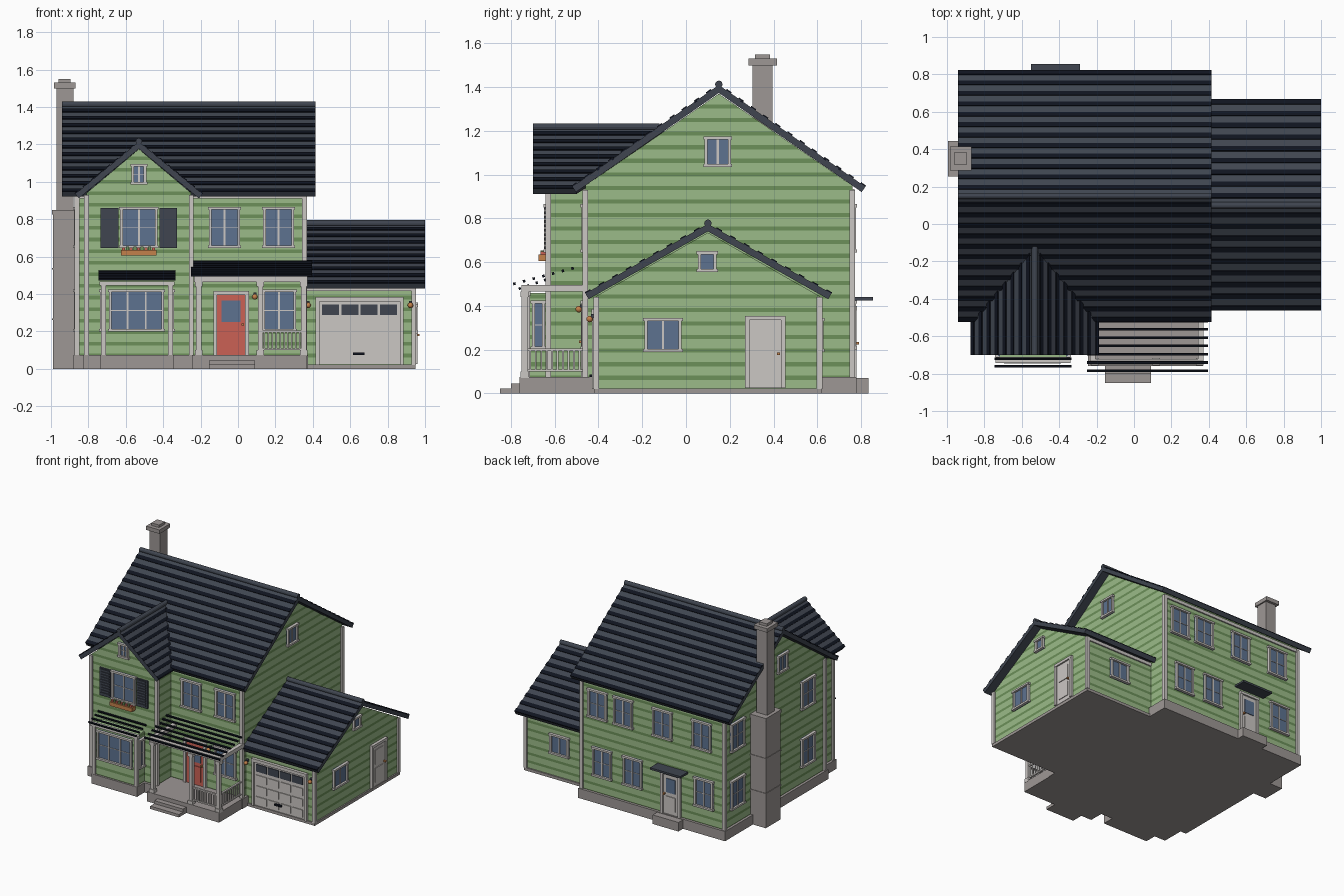
import bpy, bmesh, math
from mathutils import Vector

cube = bpy.data.objects.get("Cube")
if cube:
    bpy.data.objects.remove(cube, do_unlink=True)


def material(name, *rgb):
    m = bpy.data.materials.new(name)
    m.use_nodes = True
    m.diffuse_color = (*rgb, 1)
    m.node_tree.nodes["Principled BSDF"].inputs["Base Color"].default_value = (*rgb, 1)
    return m


SIDING = material("light green siding", 0.33, 0.5, 0.25)
GROOVE = material("dark green siding", 0.15, 0.28, 0.1)
SLATE = material("slate roof", 0.05, 0.06, 0.08)
BAND = material("dark shingle", 0.005, 0.007, 0.014)
TRIM = material("pale trim", 0.6, 0.57, 0.55)
STONE = material("grey stone", 0.34, 0.31, 0.3)
GLASS = material("blue glass", 0.11, 0.17, 0.28)
RED = material("red door", 0.6, 0.12, 0.09)
ORANGE = material("orange wood", 0.55, 0.22, 0.07)


def finish(name, bm, mats):
    bmesh.ops.recalc_face_normals(bm, faces=bm.faces)
    mesh = bpy.data.meshes.new(name)
    bm.to_mesh(mesh)
    bm.free()
    for m in mats:
        mesh.materials.append(m)
    ob = bpy.data.objects.new(name, mesh)
    bpy.context.collection.objects.link(ob)
    return ob


def hexa(bm, bottom, top, index=0):
    a, b = [bm.verts.new(p) for p in bottom], [bm.verts.new(p) for p in top]
    faces = [a, b] + [(a[i - 1], a[i], b[i], b[i - 1]) for i in range(4)]
    for f in faces:
        bm.faces.new(f).material_index = index


def build(name, boxes):
    """One object from boxes given as (x range, y range, z range, material)."""
    bm, mats = bmesh.new(), []
    for x, y, z, m in boxes:
        if m not in mats:
            mats.append(m)
        ring = [(x[0], y[0]), (x[1], y[0]), (x[1], y[1]), (x[0], y[1])]
        hexa(bm, [(*p, z[0]) for p in ring], [(*p, z[1]) for p in ring], mats.index(m))
    return finish(name, bm, mats)


def box(name, mat, x, y, z):
    return build(name, [(x, y, z, mat)])


def on(wall, u, z, depth, mat):
    """A plate on a wall (axis, sign, plane), standing out by depth."""
    axis, sign, plane = wall
    d = sorted((plane - sign * 0.004, plane + sign * depth))
    return (d, u, z, mat) if axis == "x" else (u, d, z, mat)


def clapboard(name, axis, profile, ends, pitch=0.062, dark=0.019):
    """Extruded wall profile, cut into boards and coloured by height."""
    bm = bmesh.new()
    place = (lambda p, e: (e, *p)) if axis == "x" else (lambda p, e: (p[0], e, p[1]))
    a, b = [[bm.verts.new(place(p, e)) for p in profile] for e in ends]
    bm.faces.new(a)
    bm.faces.new(b)
    for i in range(len(a)):
        bm.faces.new((a[i - 1], a[i], b[i], b[i - 1]))
    for k in range(int(max(p[1] for p in profile) / pitch) + 1):
        for z in (k * pitch, k * pitch + dark):
            bmesh.ops.bisect_plane(bm, geom=bm.verts[:] + bm.edges[:] + bm.faces[:],
                                   plane_co=(0, 0, z), plane_no=(0, 0, 1))
    for f in bm.faces:
        f.material_index = int(f.calc_center_median().z % pitch < dark)
    return finish(name, bm, [SIDING, GROOVE])


def slope(name, eave, ridge, courses, slab=True, cover=0.4):
    """Roof slope between an eave line and a ridge line, with shingle bands."""
    e0, e1, r0, r1 = [Vector(p) for p in (*eave, *ridge)]
    n = (e1 - e0).cross(r0 - e0).normalized()
    n = -n if n.z < 0 else n
    bm = bmesh.new()

    def sheet(t0, t1, low, high, index):
        ring = [e0.lerp(r0, t0), e1.lerp(r1, t0), e1.lerp(r1, t1), e0.lerp(r0, t1)]
        hexa(bm, [p + n * low for p in ring], [p + n * high for p in ring], index)

    if slab:
        sheet(0, 1, -0.03, 0, 0)
    for i in range(courses):
        sheet(i / courses, (i + cover) / courses, -0.006, 0.006, 1)
    return finish(name, bm, [SLATE, BAND])


def ridge_cap(name, a, b):
    a, b = Vector(a), Vector(b)
    bpy.ops.mesh.primitive_cylinder_add(vertices=12, radius=0.017, depth=(b - a).length,
                                        location=(a + b) / 2,
                                        rotation=(b - a).to_track_quat("Z", "Y").to_euler())
    bpy.context.object.name = name
    bpy.context.object.data.materials.append(SLATE)


def window(name, wall, u, z, cols=2, rows=2):
    (a, b), (c, d), t = u, z, 0.014
    parts = [on(wall, u, z, 0.006, GLASS)]
    parts += [on(wall, (s, s + t), z, 0.018, TRIM) for s in (a, b - t)]
    parts += [on(wall, (a - 0.006, b + 0.006), (s, s + t), 0.022, TRIM) for s in (c, d - t)]
    for i in range(1, cols):
        m = a + (b - a) * i / cols
        parts.append(on(wall, (m - 0.005, m + 0.005), z, 0.012, TRIM))
    for i in range(1, rows):
        m = c + (d - c) * i / rows
        parts.append(on(wall, u, (m - 0.002, m + 0.002), 0.01, TRIM))
    build(name, parts)


def door(name, wall, u, z, mat, glazed=True):
    (a, b), (c, d) = u, z
    mid = c + (d - c) * 0.55
    parts = [on(wall, u, z, 0.01, mat)]
    parts += [on(wall, s, (c, d + 0.02), 0.02, TRIM) for s in ((a - 0.02, a), (b, b + 0.02))]
    parts.append(on(wall, (a - 0.02, b + 0.02), (d, d + 0.02), 0.022, TRIM))
    inner = (a + 0.025, b - 0.025)
    parts.append(on(wall, inner, (mid, d - 0.03), 0.015, GLASS if glazed else mat))
    parts.append(on(wall, inner, (c + 0.03, mid - 0.03), 0.015, mat))
    parts.append(on(wall, (b - 0.018, b - 0.006), (mid - 0.02, mid - 0.008), 0.03, ORANGE))
    build(name, parts)


# Walls
clapboard("main_walls", "x", [(-0.46, 0.02), (0.76, 0.02), (0.76, 0.95), (0.15, 1.37), (-0.46, 0.95)], (-0.86, 0.355))
clapboard("wing_walls", "y", [(-0.81, 0.02), (-0.25, 0.02), (-0.25, 0.94), (-0.53, 1.175), (-0.81, 0.94)], (-0.63, -0.42))
clapboard("garage_walls", "x", [(-0.41, 0.02), (0.61, 0.02), (0.61, 0.445), (0.1, 0.735), (-0.41, 0.445)], (0.34, 0.94))
clapboard("bay_walls", "y", [(-0.72, 0.02), (-0.36, 0.02), (-0.36, 0.46), (-0.72, 0.46)], (-0.725, -0.6))

# Stone bases, porch floor and steps
box("main_base", STONE, x=(-0.88, 0.375), y=(-0.48, 0.78), z=(0, 0.075))
box("wing_base", STONE, x=(-0.83, -0.23), y=(-0.65, -0.4), z=(0, 0.075))
box("bay_base", STONE, x=(-0.735, -0.345), y=(-0.74, -0.6), z=(0, 0.075))
box("garage_base", STONE, x=(0.34, 0.95), y=(-0.42, 0.62), z=(0, 0.022))
box("porch_floor", STONE, x=(-0.245, 0.37), y=(-0.76, -0.44), z=(0, 0.075))
box("porch_upper_step", STONE, x=(-0.155, 0.09), y=(-0.8, -0.75), z=(0, 0.045))
box("porch_lower_step", STONE, x=(-0.155, 0.09), y=(-0.85, -0.75), z=(0, 0.022))
box("back_step", STONE, x=(-0.52, -0.3), y=(0.75, 0.835), z=(0, 0.07))

# Corner boards and eave boards
corners = [("main", (-0.86, 0.355), (-0.46, 0.76), 0.93, 0.07),
           ("wing", (-0.81, -0.25), (-0.63,), 0.93, 0.07),
           ("garage", (0.94,), (-0.41, 0.61), 0.44, 0.02),
           ("bay", (-0.72, -0.36), (-0.725,), 0.46, 0.07)]
for part, xs, ys, top, low in corners:
    build(part + "_corner_boards", [((x - 0.013, x + 0.013), (y - 0.013, y + 0.013), (low, top), TRIM)
                                    for x in xs for y in ys])
for part, x, top, ys in [("main", (-0.86, 0.355), 0.935, (-0.46, 0.76)), ("garage", (0.36, 0.94), 0.44, (-0.41, 0.61))]:
    build(part + "_eave_boards", [(x, (y - 0.01, y + 0.01), (top - 0.025, top), TRIM) for y in ys])
box("bay_cornice", TRIM, x=(-0.74, -0.34), y=(-0.742, -0.71), z=(0.445, 0.468))

# Roofs
for side, y in (("front", -0.52), ("back", 0.82)):
    slope("main_roof_" + side, [(-0.94, y, 0.945), (0.415, y, 0.945)],
          [(-0.94, 0.15, 1.41), (0.415, 0.15, 1.41)], 12)
for side, y in (("front", -0.46), ("back", 0.665)):
    slope("garage_roof_" + side, [(0.355, y, 0.457), (1, y, 0.457)],
          [(0.355, 0.1, 0.775), (1, 0.1, 0.775)], 9)
for side, x in (("right", -0.87), ("left", -0.19)):
    slope("wing_roof_" + side, [(x, -0.7, 0.935), (x, -0.5, 0.935)],
          [(-0.53, -0.7, 1.215), (-0.53, -0.1, 1.215)], 8)
ridge_cap("main_ridge_cap", (-0.94, 0.15, 1.413), (0.415, 0.15, 1.413))
ridge_cap("garage_ridge_cap", (0.355, 0.1, 0.778), (1, 0.1, 0.778))
ridge_cap("wing_ridge_cap", (-0.53, -0.7, 1.217), (-0.53, -0.12, 1.217))
slope("porch_roof_slats", [(-0.25, -0.79, 0.5), (0.395, -0.79, 0.5)],
      [(-0.25, -0.48, 0.582), (0.395, -0.48, 0.582)], 7, slab=False, cover=0.25)
slope("bay_roof_slats", [(-0.745, -0.765, 0.478), (-0.335, -0.765, 0.478)],
      [(-0.745, -0.61, 0.53), (-0.335, -0.61, 0.53)], 4, slab=False, cover=0.25)
box("back_door_canopy", SLATE, x=(-0.55, -0.29), y=(0.75, 0.855), z=(0.425, 0.44))

# Chimney
def stack(x, y, z):
    return (x, y, z, STONE)


build("chimney", [stack((-0.99, -0.85), (0.26, 0.44), (0, 0.83)),
                  stack((-0.995, -0.85), (0.255, 0.445), (0.825, 0.85)),
                  stack((-0.97, -0.88), (0.305, 0.395), (0.84, 1.51)),
                  stack((-0.985, -0.87), (0.285, 0.415), (1.5, 1.53)),
                  stack((-0.96, -0.895), (0.315, 0.385), (1.53, 1.55))]
      + [stack((-0.994, -0.85), (0.256, 0.444), (z, z + 0.01)) for z in (0.26, 0.53)])

# Porch posts, beam and railings
for x in (-0.21, 0.12, 0.352):
    build("porch_post", [((x - r, x + r), (-0.737 - r, -0.737 + r), z, TRIM) for r, z in
                         ((0.014, (0.07, 0.48)), (0.02, (0.07, 0.1)), (0.02, (0.44, 0.465)))])
build("porch_beam", [((-0.235, 0.372), (-0.752, -0.722), (0.465, 0.495), TRIM)]
      + [((x - 0.015, x + 0.015), (-0.73, -0.46), (0.465, 0.495), TRIM) for x in (-0.22, 0.357)])
rails = []
for z in (0.1, 0.195):
    rails += [((0.12, 0.352), (-0.744, -0.73), (z, z + 0.01), TRIM),
              ((0.345, 0.359), (-0.737, -0.46), (z, z + 0.01), TRIM)]
for i in range(1, 11):
    x, y = 0.12 + 0.021 * i, -0.737 + 0.025 * i
    rails += [((x - 0.004, x + 0.004), (-0.741, -0.733), (0.1, 0.2), TRIM),
              ((0.348, 0.356), (y - 0.004, y + 0.004), (0.1, 0.2), TRIM)]
build("porch_railing", rails)

# Windows
front, back = ("y", -1, -0.46), ("y", 1, 0.76)
wing, bay = ("y", -1, -0.63), ("y", -1, -0.725)
left, right = ("x", 1, 0.355), ("x", -1, -0.86)
garage_front, garage_side, garage_back = ("y", -1, -0.41), ("x", 1, 0.94), ("y", 1, 0.61)
upper, lower = (0.645, 0.865), (0.2, 0.425)
for u in ((-0.155, 0.01), (0.135, 0.3)):
    window("front_upper_window", front, u, upper)
window("porch_window", front, (0.13, 0.31), lower)
window("wing_window", wing, (-0.63, -0.43), upper)
window("wing_attic_window", wing, (-0.57, -0.49), (0.985, 1.095))
window("bay_window", bay, (-0.69, -0.395), lower, cols=3)
for sign, x in ((-1, -0.72), (1, -0.36)):
    window("bay_side_window", ("x", sign, x), (-0.705, -0.645), lower, cols=1)
for level, centres in ((upper, (0.22, 0, -0.335, -0.67)), (lower, (0.18, -0.08, -0.69))):
    for c in centres:
        window("back_window", back, (c - 0.08, c + 0.08), level)
    for c in (0.61, -0.25):
        window("right_window", right, (c - 0.08, c + 0.08), level)
window("left_attic_window", left, (0.085, 0.205), (1.035, 1.175), rows=1)
window("right_attic_window", right, (0, 0.12), (1.035, 1.175), rows=1)
window("garage_side_window", garage_side, (-0.19, -0.02), (0.19, 0.345), rows=1)
window("garage_attic_window", garage_side, (0.055, 0.14), (0.555, 0.65), cols=1, rows=1)
window("garage_back_window", garage_back, (0.57, 0.73), (0.19, 0.345), rows=1)

# Shutters and flower box
for a in (-0.735, -0.42):
    slats = [on(wing, (a + 0.012, a + 0.083), (0.66 + 0.02 * i, 0.672 + 0.02 * i), 0.016, SLATE) for i in range(10)]
    build("shutter", [on(wing, (a, a + 0.095), (0.645, 0.86), 0.01, SLATE)] + slats)
build("flower_box", [on(wing, (-0.625, -0.435), (0.605, 0.635), 0.045, ORANGE)]
      + [on(wing, (x, x + 0.016), (0.635, 0.648 + 0.006 * (i % 2)), 0.035, (RED, GROOVE)[i % 2])
         for i, x in enumerate([-0.62 + 0.02 * k for k in range(9)])])

# Doors
door("front_door", front, (-0.112, 0.038), (0.075, 0.395), RED)
door("back_door", back, (-0.475, -0.345), (0.075, 0.38), TRIM)
door("garage_side_door", garage_side, (0.29, 0.435), (0.025, 0.335), TRIM, glazed=False)
panels = [on(garage_front, (0.435, 0.865), (0.025, 0.36), 0.008, TRIM),
          on(garage_front, (0.415, 0.885), (0.36, 0.385), 0.022, TRIM),
          on(garage_front, (0.615, 0.675), (0.075, 0.087), 0.03, BAND)]
panels += [on(garage_front, u, (0.02, 0.37), 0.02, TRIM) for u in ((0.415, 0.435), (0.865, 0.885))]
for col in range(4):
    for row in range(4):
        x, z = 0.45 + 0.103 * col, 0.04 + 0.083 * row
        panels.append(on(garage_front, (x, x + 0.09), (z, z + 0.056), 0.014, SLATE if row == 3 else TRIM))
build("garage_door", panels)

# Wall lamps
for x, y, z in ((0.09, -0.46, 0.385), (0.375, -0.41, 0.34), (0.922, -0.41, 0.34)):
    box("lamp_bracket", SLATE, x=(x - 0.008, x + 0.008), y=(y - 0.025, y), z=(z + 0.005, z + 0.022))
    bpy.ops.mesh.primitive_uv_sphere_add(segments=12, ring_count=8, radius=0.015, location=(x, y - 0.03, z))
    bpy.context.object.name = "lamp_globe"
    bpy.context.object.data.materials.append(ORANGE)
    bpy.ops.object.shade_smooth_by_angle()
